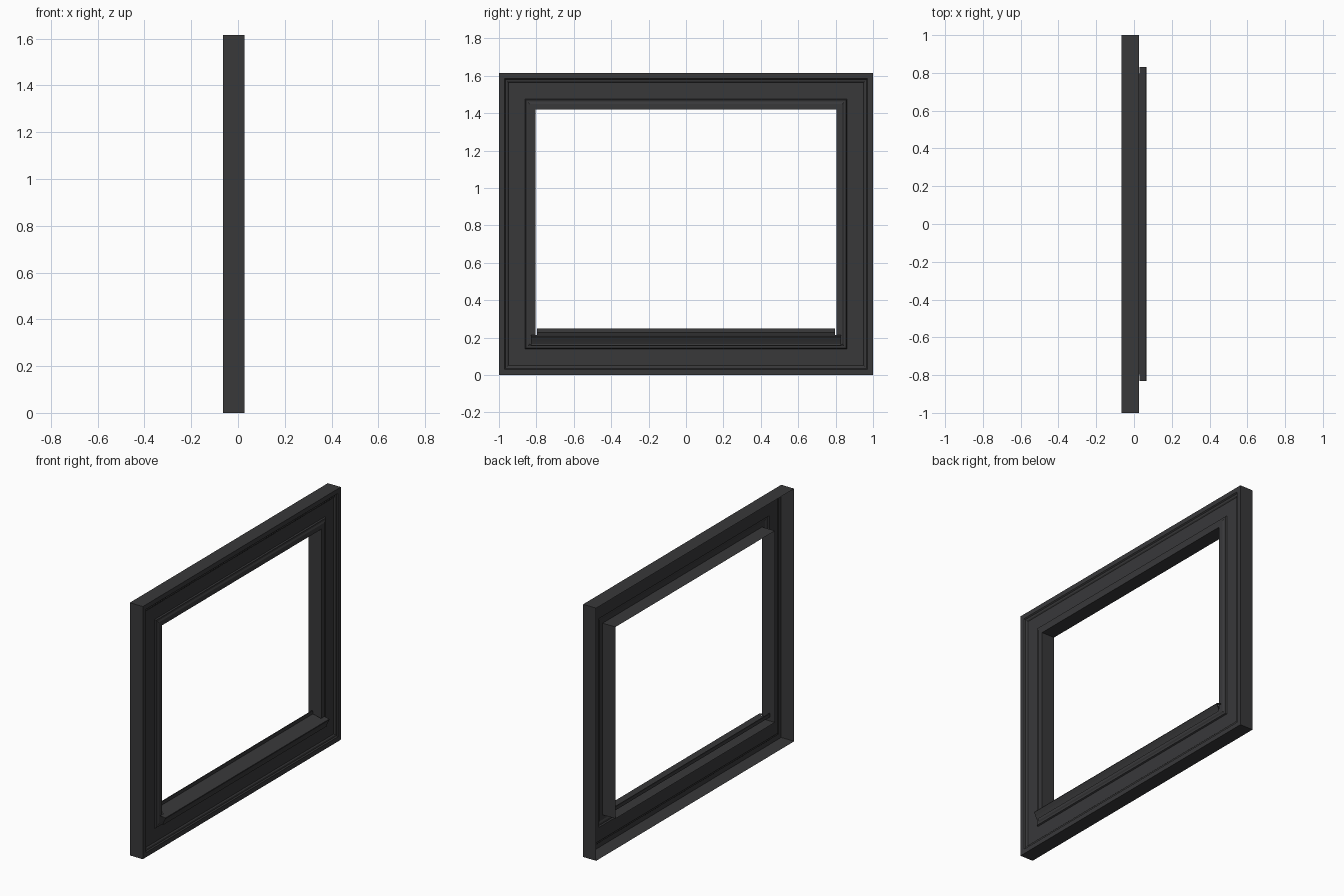
import bpy

if "Cube" in bpy.data.objects:
    bpy.data.objects.remove(bpy.data.objects["Cube"])

W, H = 1.0, 1.615          # half width, height

mat = bpy.data.materials.new("dark_grey")
mat.diffuse_color = (0.04, 0.04, 0.042, 1)
mat.use_nodes = True
mat.node_tree.nodes["Principled BSDF"].inputs["Base Color"].default_value = mat.diffuse_color


def make(name, verts, faces):
    me = bpy.data.meshes.new(name)
    me.from_pydata(verts, [], faces)
    me.materials.append(mat)
    ob = bpy.data.objects.new(name, me)
    bpy.context.collection.objects.link(ob)
    return ob


# Frame: an open-backed moulding profile (inset, x) mitred round the rectangle
profile = [(0, -0.065), (0, 0.027), (0.030, 0.027), (0.036, 0.020),
           (0.046, 0.018), (0.052, 0.012), (0.140, 0.012), (0.144, 0.021),
           (0.156, 0.021), (0.165, 0.026), (0.195, 0.026), (0.195, -0.065)]
verts, faces = [], []
for d, x in profile:
    verts += [(x, -W + d, d), (x, W - d, d), (x, W - d, H - d), (x, -W + d, H - d)]
for i in range(len(profile) - 1):
    for k in range(4):
        a, b = i * 4 + k, i * 4 + (k + 1) % 4
        faces.append((a, b, b + 4, a + 4))
make("window_frame", verts, faces)


# Sill: bent sheet profiles (x, z) swept along y
def sheet(name, pts, half):
    v = [(x, s * half, z) for x, z in pts for s in (-1, 1)]
    f = [(2 * i, 2 * i + 2, 2 * i + 3, 2 * i + 1) for i in range(len(pts) - 1)]
    return make(name, v, f)


# Sloping part with upstand, between the jambs
sheet("sill_slope", [(-0.036, 0.225), (-0.036, 0.248), (-0.030, 0.248),
                     (-0.028, 0.228), (0.030, 0.214)], 0.797)
# Projecting drip edge, wider than the opening
sheet("sill_drip", [(0.030, 0.214), (0.057, 0.210), (0.064, 0.207), (0.065, 0.203),
                    (0.054, 0.180), (0.048, 0.165), (0.049, 0.158)], 0.83)
